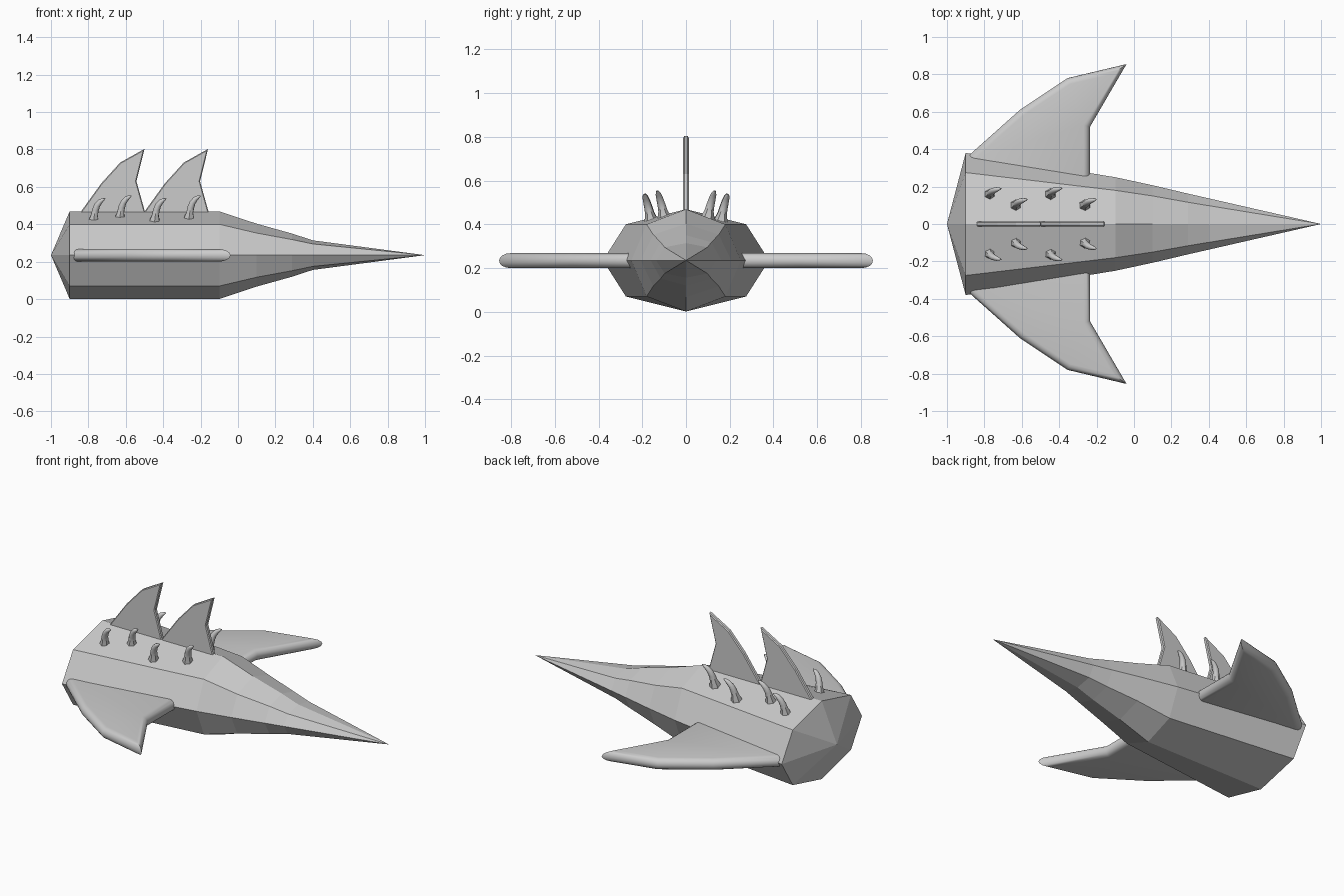
import bpy, bmesh, math
from mathutils import Vector

if "Cube" in bpy.data.objects:
    bpy.data.objects.remove(bpy.data.objects["Cube"])

MID = 0.235  # height of the body axis


def make(name, rings, smooth=False):
    """Skin closed rings of points; a one-point ring makes a pointed end."""
    bm = bmesh.new()
    vr = [[bm.verts.new(p) for p in r] for r in rings]
    for a, b in zip(vr, vr[1:]):
        n = max(len(a), len(b))
        for i in range(n):
            j = (i + 1) % n
            q = [a[i % len(a)], a[j % len(a)], b[j % len(b)], b[i % len(b)]]
            bm.faces.new(list(dict.fromkeys(q)))
    for end in (vr[0], vr[-1]):
        if len(end) > 2:
            bm.faces.new(end)
    bmesh.ops.recalc_face_normals(bm, faces=bm.faces)
    me = bpy.data.meshes.new(name)
    bm.to_mesh(me)
    bm.free()
    ob = bpy.data.objects.new(name, me)
    bpy.context.collection.objects.link(ob)
    if smooth:
        bpy.ops.object.select_all(action='DESELECT')
        ob.select_set(True)
        bpy.context.view_layer.objects.active = ob
        bpy.ops.object.shade_smooth_by_angle(angle=math.radians(35))
    return ob


def inset(pts, d):
    """Mitred inward offset of a clockwise 2D outline."""
    out = []
    for i, p in enumerate(pts):
        p = Vector(p)
        a = (p - Vector(pts[i - 1])).normalized()
        b = (Vector(pts[(i + 1) % len(pts)]) - p).normalized()
        na, nb = Vector((a.y, -a.x)), Vector((b.y, -b.x))
        out.append(p + (na + nb) * d / (1 + na.dot(nb)))
    return out


# Body: eight-sided sections (x, half width, shoulder width, half height, shoulder height)
sections = [(-0.9, .38, .275, .234, .165), (-0.1, .25, .18, .234, .165),
            (0.1, .207, .15, .168, .118), (0.29, .162, .116, .115, .083),
            (0.4, .137, .098, .079, .06)]
rings = [[(-1, 0, MID)]]
for x, w, s, h, k in sections:
    rings.append([(x, y, MID + z) for y, z in
                  ((0, h), (s, k), (w, 0), (s, -k), (0, -h), (-s, -k), (-w, 0), (-s, k))])
rings.append([(1, 0, MID)])
make("body", rings)

# Swept wings with rounded rims
wing = [(-.885, .15), (-.885, .365), (-.61, .61), (-.355, .78), (-.04, .855), (-.235, .52), (-.235, .15)]
R = 0.034
for side, name in ((1, "wing_left"), (-1, "wing_right")):
    rings = []
    for i in range(9):
        t = math.radians(-90 + 180 * i / 8)
        rings.append([(p.x, side * p.y, MID - 0.001 + R * math.sin(t))
                      for p in inset(wing, R * (1 - math.cos(t)))])
    make(name, rings, True)

# Two dorsal fins
fin = [(-.86, .44), (-.73, .62), (-.63, .73), (-.50, .803), (-.543, .63), (-.49, .44)]
for n, dx in (("dorsal_fin_rear", 0), ("dorsal_fin_front", .34)):
    rings = [[(p.x + dx, y, p.y) for p in inset(fin, d)]
             for y, d in ((-.013, .005), (-.008, 0), (.008, 0), (.013, .005))]
    make(n, rings)

# Hooked horns on both sides of the back: path (along, outward, up, radius)
path = [(-.003, -.006, -.025, .034), (0, 0, 0, .031), (.004, .006, .03, .021), (.01, .013, .06, .018),
        (.02, .02, .085, .016), (.036, .026, .105, .013), (.052, .03, .116, .008), (.062, .032, .12, .002)]
for i, (bx, by) in enumerate([(-.772, .158), (-.632, .1), (-.446, .16), (-.262, .1)]):
    bz = MID + .234 - by * .25 - .012
    for side in (1, -1):
        c = [Vector((bx + u, by + v, bz + w)) for u, v, w, r in path]
        rings = []
        for k, p in enumerate(c):
            t = (c[min(k + 1, len(c) - 1)] - c[max(k - 1, 0)]).normalized()
            e = t.cross(Vector((0, 1, 0))).normalized()
            f = t.cross(e)
            ring = []
            for j in range(12):
                a = math.tau * j / 12
                r = path[k][3] * (1 if j % 2 or k > 2 else .85)
                q = p + (e * math.cos(a) + f * math.sin(a)) * r
                ring.append((q.x, side * q.y, q.z))
            rings.append(ring)
        make(f"horn_{i + 1}_{'left' if side > 0 else 'right'}", rings, True)
